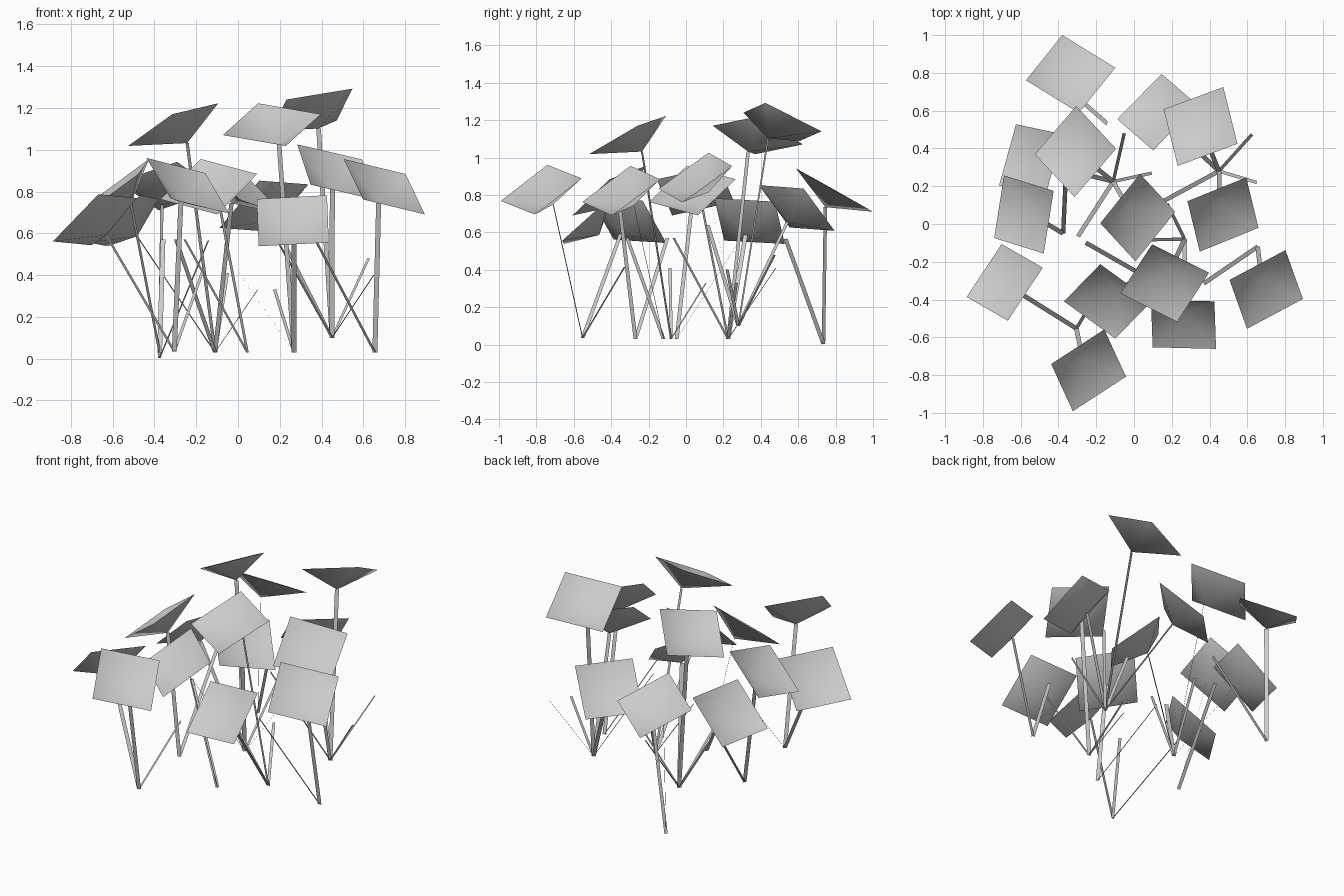
import bpy
from math import radians
from mathutils import Vector, Matrix

if "Cube" in bpy.data.objects:
    bpy.data.objects.remove(bpy.data.objects["Cube"])

DEPTH = 0.10

# Leaf types relative to the plant base: centre, first edge, second edge, shift of cup point
LEAVES = {
    "tall": ((-0.098, 0.236, 1.09), (-0.316, -0.117, -0.052), (-0.075, 0.300, -0.152), (0.005, -0.040, 0)),
    "mid": ((0.021, -0.230, 0.793), (0.311, 0.126, -0.072), (0.065, -0.267, -0.193), (0.018, 0.022, 0)),
    "low": ((-0.326, 0.312, 0.63), (0.235, 0.240, -0.018), (-0.190, 0.165, -0.226), (0, 0, 0)),
}
# Bare shoots: tip relative to the plant base, width
SHOOTS = {
    "long": ((-0.304, -0.164, 0.54), 0.023),
    "short": ((0.200, -0.060, 0.30), 0.017),
    "side": ((0.175, 0.195, 0.38), 0.017),
}


def make(name, verts, faces, mat):
    me = bpy.data.meshes.new(name)
    me.from_pydata([mat @ Vector(v) for v in verts], [], faces)
    for p in me.polygons:
        p.use_smooth = True
    ob = bpy.data.objects.new(name, me)
    bpy.context.collection.objects.link(ob)


def strip(name, tip, width, mat):
    # Flat ribbon from the base to the tip, its width lying level
    tip = Vector(tip)
    w = tip.cross(Vector((0, 0, 1))).normalized() * width / 2
    make(name, [-w, w, tip + w, tip - w], [(0, 1, 2, 3)], mat)


def leaf(name, kind, mat):
    # Square shallow cup with its low point on the stem
    c, a, b, shift = (Vector(v) for v in LEAVES[kind])
    up = a.cross(b).normalized()
    if up.z < 0:
        up = -up
        a, b = b, a
    apex = c - up * DEPTH + shift
    corners = [c - a / 2 - b / 2, c + a / 2 - b / 2, c + a / 2 + b / 2, c - a / 2 + b / 2]
    make(name, corners + [apex], [(0, 1, 4), (1, 2, 4), (2, 3, 4), (3, 0, 4)], mat)
    return apex


# Plants: base, turn, lean, leaves, shoots
PLANTS = [
    ((0.45, 0.28, 0.10), 0, 0, "tall mid low", "long short side"),
    ((-0.11, 0.225, 0.03), 29, 0, "tall mid low", "long short side"),
    ((0.268, -0.08, 0.03), 133, 0, "tall low", "short side"),
    ((-0.305, -0.553, 0.035), 11, 0, "mid low", "side"),
    ((0.655, -0.12, 0.03), 6, 0, "mid", "long"),
    ((0.045, -0.27, 0.03), -58, 0, "mid", "long"),
    ((-0.375, -0.05, 0.03), -121, 0, "mid", "long"),
    ((-0.375, 0.735, 0.003), 129, -0.2, "mid", "long"),
]
for i, (base, turn, lean, leaves, shoots) in enumerate(PLANTS, 1):
    mat = (Matrix.Translation(base) @ Matrix.Rotation(radians(turn), 4, 'Z')
           @ Matrix.Rotation(lean, 4, 'X'))
    for kind in leaves.split():
        tip = leaf(f"{kind}_leaf_{i}", kind, mat)
        strip(f"{kind}_stem_{i}", tip, 0.024, mat)
    for kind in shoots.split():
        tip, width = SHOOTS[kind]
        strip(f"{kind}_shoot_{i}", tip, width, mat)
